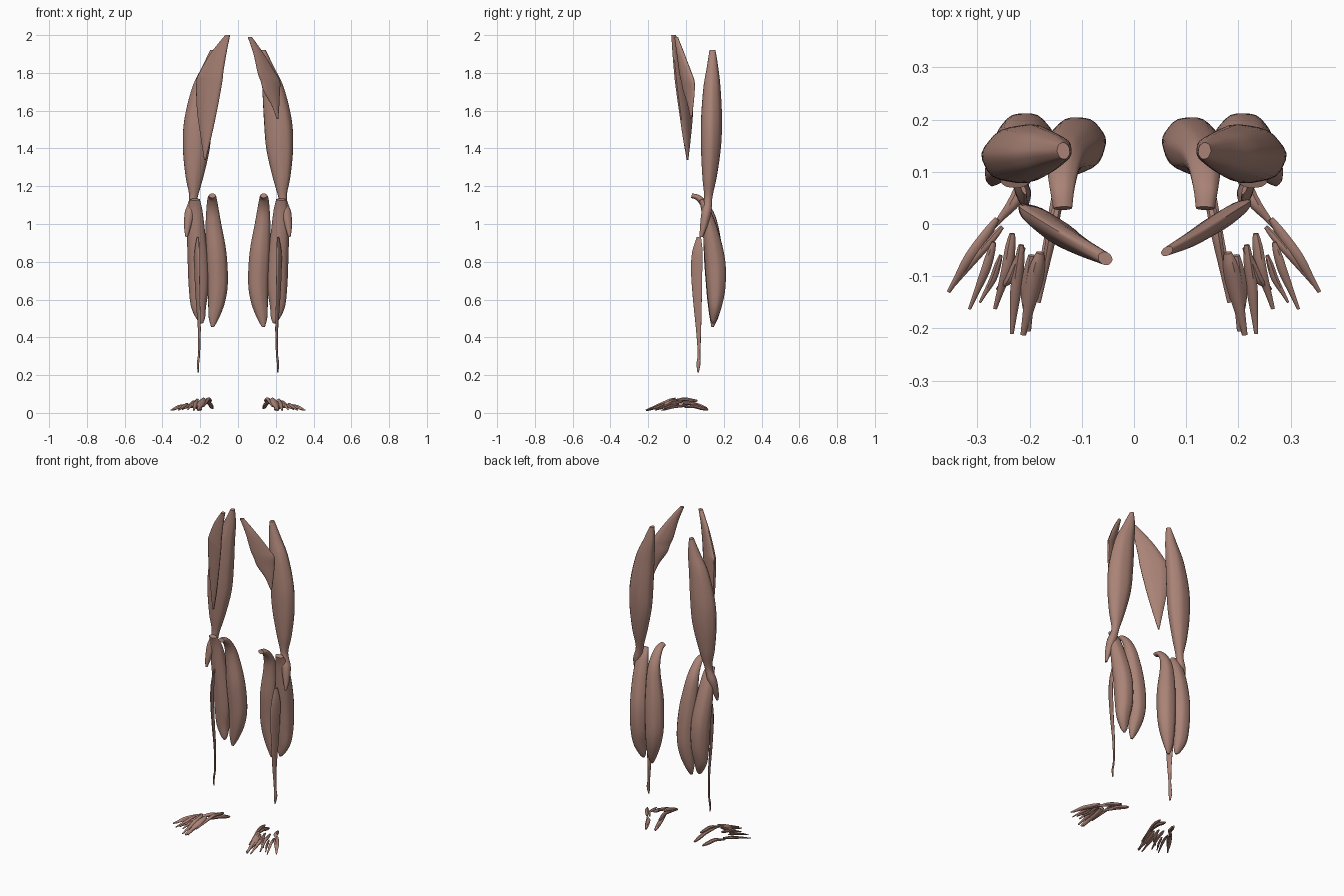
import bpy, bmesh, math
from mathutils import Vector

mat = bpy.data.materials.new("muscle_red")
mat.diffuse_color = (0.40, 0.225, 0.18, 1)


def catmull(rows, t):
    """Smoothly interpolate the rows of numbers at position t."""
    n = len(rows) - 1
    i = min(int(t), n - 1)
    f = t - i
    p0, p1, p2, p3 = (rows[min(max(j, 0), n)] for j in (i - 1, i, i + 1, i + 2))
    return [0.5 * (2*b + (c - a)*f + (2*a - 5*b + 4*c - d)*f*f + (3*b - a - 3*c + d)*f**3)
            for a, b, c, d in zip(p0, p1, p2, p3)]


def muscle(name, rows, side, angle=0, flat=False, steps=8, sides=28, ripple=0.02):
    """Loft along rows of (x, y, z, half width, half depth); side mirrors in x."""
    bm = bmesh.new()
    total = (len(rows) - 1) * steps
    samples = [catmull(rows, k / steps) for k in range(total + 1)]
    pts = [Vector(s[:3]) for s in samples]
    ca, sa = math.cos(math.radians(angle)), math.sin(math.radians(angle))
    rings = []
    for k, s in enumerate(samples):
        t = Vector((0, 0, -1)) if flat else (pts[min(k + 1, total)] - pts[max(k - 1, 0)]).normalized()
        u = (Vector((1, 0, 0)) - t * t.x).normalized()
        v = t.cross(u)
        u, v = u * ca + v * sa, v * ca - u * sa
        a, b = max(s[3], 0.002), max(s[4], 0.002)
        ring = []
        for j in range(sides):
            th = 2 * math.pi * j / sides
            r = 1 + ripple * math.cos(7 * th + 0.05 * k)      # fibre grooves
            p = pts[k] + u * (a * r * math.cos(th)) + v * (b * r * math.sin(th))
            ring.append(bm.verts.new((p.x * side, p.y, p.z)))
        rings.append(ring)
    for r0, r1 in zip(rings, rings[1:]):
        for j in range(sides):
            n = (j + 1) % sides
            bm.faces.new((r0[j], r0[n], r1[n], r1[j]))
    bm.faces.new(rings[0])
    bm.faces.new(rings[-1])
    bmesh.ops.recalc_face_normals(bm, faces=bm.faces)
    me = bpy.data.meshes.new(name)
    bm.to_mesh(me)
    bm.free()
    me.materials.append(mat)
    ob = bpy.data.objects.new(name, me)
    bpy.context.collection.objects.link(ob)
    bpy.context.view_layer.objects.active = ob
    ob.select_set(True)
    bpy.ops.object.shade_smooth_by_angle(angle=math.radians(45))
    ob.select_set(False)


# Back of thigh, ending in a tail at the outer knee
THIGH = [(.135, .14, 1.92, .012, .016), (.155, .14, 1.83, .036, .030),
         (.185, .137, 1.72, .058, .045), (.210, .135, 1.55, .074, .055),
         (.220, .132, 1.40, .071, .052), (.230, .125, 1.25, .047, .038),
         (.236, .118, 1.14, .022, .022), (.255, .108, 1.06, .027, .026),
         (.268, .092, .98, .017, .018), (.272, .080, .93, .006, .008)]
# Inner thigh plates: a short one on the right, a long one on the left
INNER_SHORT = [(.063, -.052, 1.99, .012, .008), (.110, -.028, 1.90, .032, .014),
               (.152, -.002, 1.80, .055, .017), (.172, .010, 1.755, .060, .017),
               (.180, .016, 1.70, .050, .015), (.198, .024, 1.63, .024, .010),
               (.209, .028, 1.555, .004, .004)]
INNER_LONG = [(.055, -.066, 2.0, .014, .012), (.105, -.040, 1.90, .050, .017),
              (.142, -.018, 1.80, .074, .022), (.153, -.010, 1.75, .080, .023),
              (.165, 0, 1.60, .062, .020), (.170, .005, 1.45, .030, .014),
              (.175, .008, 1.34, .004, .005)]
# Two calf heads
CALF_INNER = [(.136, .03, 1.15, .018, .012), (.137, .07, 1.135, .024, .016),
              (.135, .110, 1.08, .032, .024), (.130, .132, 1.0, .041, .036),
              (.116, .145, .85, .054, .050), (.108, .155, .70, .054, .050),
              (.113, .155, .60, .046, .042), (.128, .148, .51, .029, .024),
              (.135, .140, .455, .008, .006)]
CALF_OUTER = [(.228, .080, 1.13, .026, .012), (.226, .105, 1.07, .038, .024),
              (.221, .132, .95, .048, .042), (.211, .155, .80, .055, .054),
              (.208, .160, .67, .053, .050), (.209, .155, .57, .041, .036),
              (.196, .146, .50, .022, .018), (.190, .142, .475, .006, .006)]
# Flat outer shin strap with a long tendon
SHIN = [(.212, .068, .93, .012, .004), (.217, .060, .85, .030, .008),
        (.217, .056, .75, .032, .008), (.212, .060, .60, .025, .007),
        (.205, .066, .45, .015, .006), (.206, .069, .32, .008, .005),
        (.212, .066, .26, .011, .005), (.210, .064, .215, .004, .003)]

# Foot straps: start, middle, end, half width, half thickness
FOOT = {
    "outer_sole_strap": ((.195, .115, .018), (.228, .045, .035), (.268, -.005, .030), .012, .010),
    "little_toe_strap_a": ((.262, .010, .042), (.315, -.065, .032), (.355, -.130, .014), .011, .007),
    "little_toe_strap_b": ((.252, -.005, .036), (.295, -.055, .034), (.345, -.118, .014), .008, .006),
    "fourth_toe_strap_a": ((.268, -.035, .050), (.285, -.090, .036), (.315, -.163, .014), .009, .006),
    "fourth_toe_strap_b": ((.255, -.060, .048), (.270, -.105, .032), (.295, -.150, .018), .007, .006),
    "third_toe_strap_a": ((.233, -.018, .062), (.243, -.085, .048), (.266, -.162, .018), .011, .008),
    "third_toe_strap_b": ((.212, -.045, .070), (.238, -.105, .045), (.262, -.125, .026), .009, .008),
    "second_toe_strap": ((.216, -.040, .072), (.226, -.125, .042), (.234, -.210, .013), .011, .008),
    "great_toe_strap_a": ((.180, -.055, .075), (.192, -.115, .050), (.212, -.212, .014), .016, .011),
    "great_toe_strap_b": ((.196, -.060, .066), (.203, -.130, .038), (.202, -.205, .014), .014, .011),
    "inner_sole_strap_a": ((.135, .110, .024), (.150, .030, .050), (.176, -.070, .062), .012, .010),
    "inner_sole_strap_b": ((.142, .060, .064), (.158, -.020, .072), (.182, -.150, .034), .010, .009),
}

for side, tag in ((1, "right"), (-1, "left")):
    muscle(f"{tag}_back_thigh", THIGH, side, angle=8, flat=True)
    inner = INNER_SHORT if side > 0 else INNER_LONG
    muscle(f"{tag}_inner_thigh", inner, side, angle=-33, flat=True)
    muscle(f"{tag}_inner_calf", CALF_INNER, side)
    muscle(f"{tag}_outer_calf", CALF_OUTER, side)
    muscle(f"{tag}_shin_strap", SHIN, side, angle=-68, flat=True)
    for name, (p, q, r, w, h) in FOOT.items():
        rows = [(*p, w * .5, h * .5),
                (*Vector(p).lerp(Vector(q), .4), w * .9, h),
                (*q, w, h),
                (*Vector(q).lerp(Vector(r), .6), w * .6, h * .6),
                (*r, w * .35, h * .35)]
        muscle(f"{tag}_{name}", rows, side, angle=20, steps=4, sides=14, ripple=.05)
